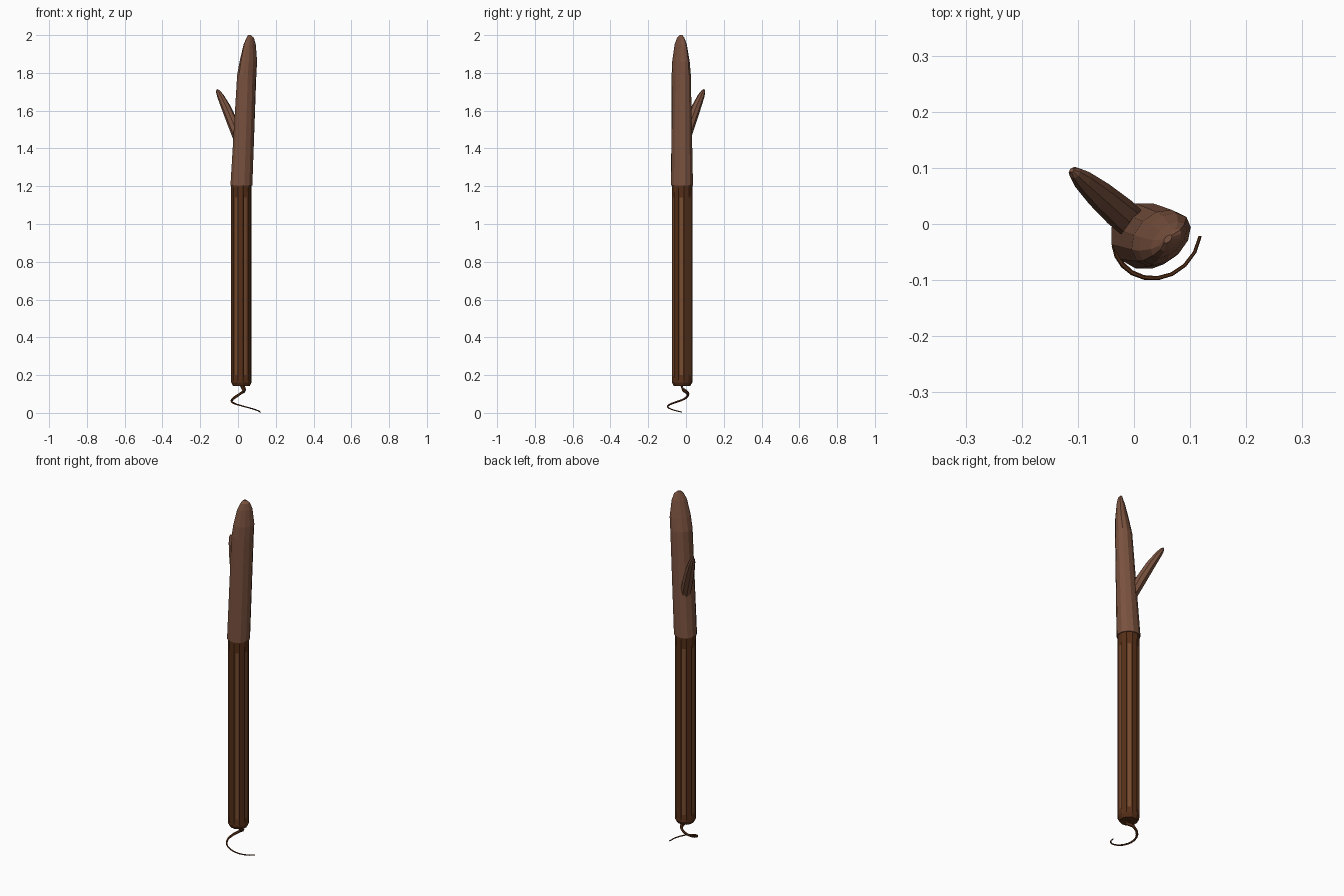
import bpy, bmesh, math
from mathutils import Vector

if "Cube" in bpy.data.objects:
    bpy.data.objects.remove(bpy.data.objects["Cube"], do_unlink=True)


def material(name, rgb):
    m = bpy.data.materials.new(name)
    m.use_nodes = True
    m.diffuse_color = (*rgb, 1)
    m.node_tree.nodes["Principled BSDF"].inputs["Base Color"].default_value = (*rgb, 1)
    return m


DARK = material("dark brown", (0.093, 0.029, 0.0095))
LIGHT = material("light brown", (0.195, 0.085, 0.05))
STRIP = material("warm brown", (0.18, 0.07, 0.028))
AXIS = Vector((0.018, -0.021, 0))       # centre line of the shaft
ACROSS = Vector((1, 1, 0)).normalized()
BEHIND = Vector((-1, 1, 0)).normalized()
UP = Vector((0, 0, 1))


def ring(centre, u, v, sides, turn=0.0):
    """Closed loop of points around a centre, with half axes u and v."""
    angles = [turn + math.tau * i / sides for i in range(sides)]
    return [centre + u * math.cos(t) + v * math.sin(t) for t in angles]


def loft(rings):
    """Skin a stack of rings and cap both ends."""
    bm = bmesh.new()
    loops = [[bm.verts.new(p) for p in r] for r in rings]
    n = len(loops[0])
    for low, high in zip(loops, loops[1:]):
        for i in range(n):
            j = (i + 1) % n
            bm.faces.new((low[i], low[j], high[j], high[i]))
    bm.faces.new(loops[0][::-1])
    bm.faces.new(loops[-1])
    bmesh.ops.recalc_face_normals(bm, faces=bm.faces)
    return bm


def finish(bm, name, *mats):
    mesh = bpy.data.meshes.new(name)
    bm.to_mesh(mesh)
    bm.free()
    for mat in mats:
        mesh.materials.append(mat)
    obj = bpy.data.objects.new(name, mesh)
    bpy.context.collection.objects.link(obj)
    return obj


# Handle: twelve sides, every other one with a narrow sunken strip
first = math.radians(-80)
levels = [(0.143, 0.045), (0.162, 0.055), (1.21, 0.055)]
handle = loft([ring(AXIS + UP * z, Vector((r, 0, 0)), Vector((0, r, 0)), 12, first)
               for z, r in levels])
handle.faces.ensure_lookup_table()
strips = [handle.faces[12 + i] for i in range(0, 12, 2)]
bmesh.ops.inset_individual(handle, faces=strips, thickness=0.0085)
for f in strips:
    f.material_index = 1
    middle = f.calc_center_median().z
    inward = f.normal * -0.004
    for v in f.verts:
        v.co += inward
        v.co.z = 1.14 if v.co.z > middle else 0.2
finish(handle, "handle", DARK, STRIP)

# Leaning upper stem, flattened toward a narrow tip:
# height, half widths, drift across, drift forward
stem = [(1.205, 0.06, 0.06, 0, 0),
        (1.79, 0.058, 0.043, 0.017, 0.023),
        (1.86, 0.055, 0.036, 0.022, 0.03),
        (1.95, 0.04, 0.022, 0.026, 0.036),
        (1.985, 0.025, 0.013, 0.028, 0.038),
        (2.0, 0.009, 0.005, 0.026, 0.034)]
finish(loft([ring(AXIS + UP * z + ACROSS * s - BEHIND * d, ACROSS * a, BEHIND * b, 12)
             for z, a, b, s, d in stem]), "upper_stem", LIGHT)

# Side shoot rising out of the back right of the stem
base = Vector((0.01, -0.01, 1.435))
tip = Vector((-0.111, 0.096, 1.712))
lean = (tip - base).normalized()
lift = lean.cross(ACROSS).normalized()
shoot = [(0, 0.028), (0.3, 0.029), (0.6, 0.025), (0.85, 0.018), (0.96, 0.011), (1, 0.004)]
finish(loft([ring(base.lerp(tip, t) + UP * 0.015 * math.sin(math.pi * t),
                  ACROSS * r, lift * r, 8) for t, r in shoot]), "side_shoot", LIGHT)

# Thin tendril spiralling out below the handle
heights = [0.128, 0.106, 0.068, 0.038, 0.004]
steps = 20
rings = [ring(AXIS + UP * 0.155, Vector((0.013, 0, 0)), Vector((0, 0.013, 0)), 6)]
for i in range(steps + 1):
    t = i / steps
    k = min(int(t * 4), 3)
    z = heights[k] + (heights[k + 1] - heights[k]) * (t * 4 - k)
    out = Vector((math.cos(math.tau * t), math.sin(math.tau * t), 0))
    thick = 0.009 * (1 - t) ** 1.5 + 0.003
    swing = 0.012 + 0.088 * t ** 1.2
    rings.append(ring(AXIS + out * swing + UP * z, out * thick, UP * thick, 6))
finish(loft(rings), "tendril", DARK)
